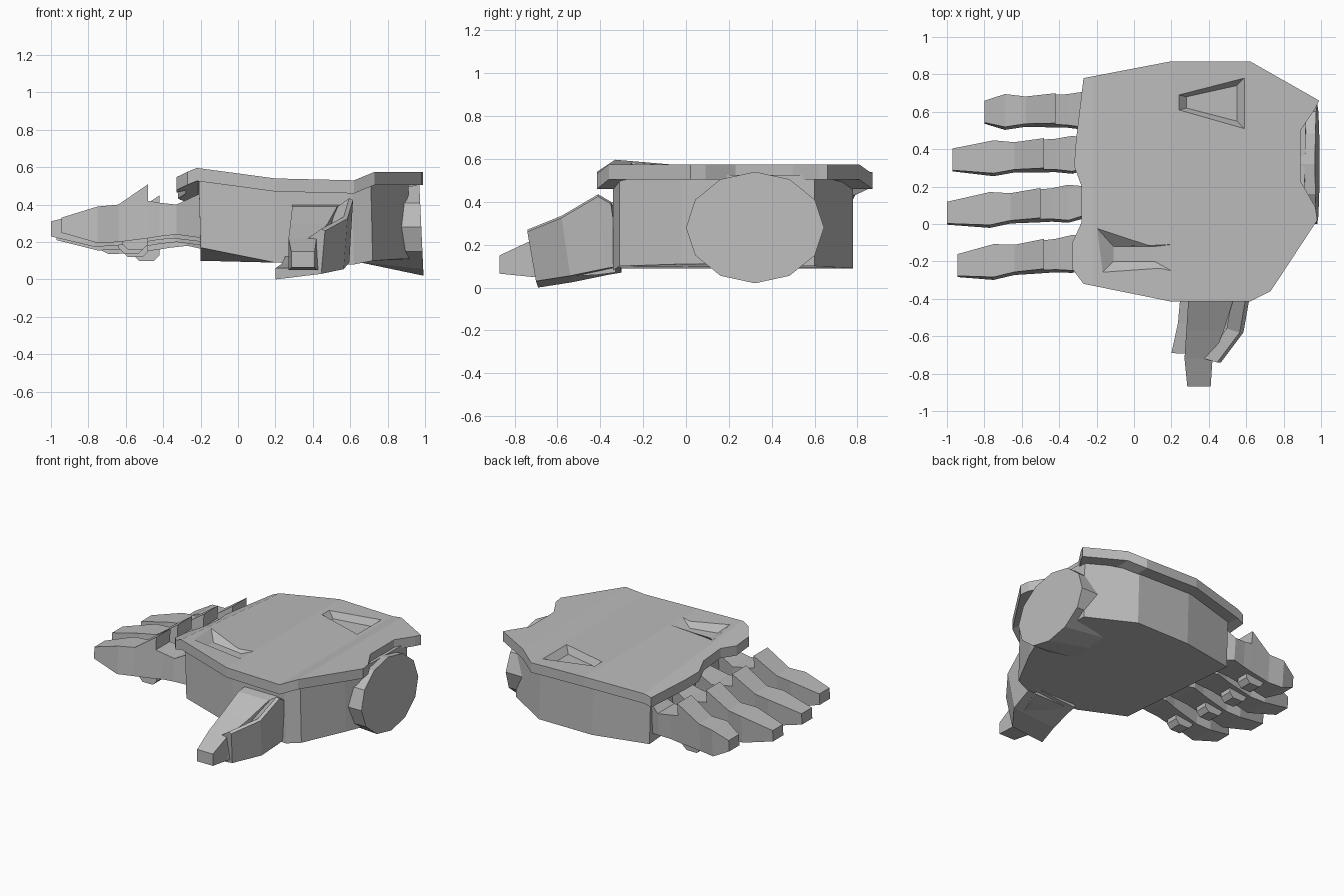
import bpy, bmesh, math

cube = bpy.data.objects.get("Cube")
if cube:
    bpy.data.objects.remove(cube, do_unlink=True)

grey = bpy.data.materials.new("plain_grey")
grey.use_nodes = True
colour = (0.5, 0.5, 0.5, 1)
grey.diffuse_color = colour
grey.node_tree.nodes["Principled BSDF"].inputs["Base Color"].default_value = colour


def finish(name, bm):
    bmesh.ops.recalc_face_normals(bm, faces=bm.faces)
    mesh = bpy.data.meshes.new(name)
    bm.to_mesh(mesh)
    bm.free()
    obj = bpy.data.objects.new(name, mesh)
    bpy.context.collection.objects.link(obj)
    mesh.materials.append(grey)
    return obj


def add_loft(bm, rings):
    """Skin equal-length rings of points and cap both ends."""
    rows = [[bm.verts.new(p) for p in ring] for ring in rings]
    for a, b in zip(rows, rows[1:]):
        for i in range(len(a)):
            j = (i + 1) % len(a)
            bm.faces.new((a[i], a[j], b[j], b[i]))
    bm.faces.new(rows[0])
    bm.faces.new(rows[-1])


def loft(name, rings):
    bm = bmesh.new()
    add_loft(bm, rings)
    return finish(name, bm)


def box_ring(x, y, half, low, high):
    return [(x, y - half, low), (x, y + half, low), (x, y + half, high), (x, y - half, high)]


# Back plate: flat outline creased across x, dropping to the little finger, then thickened
outline = [(-.27, .78), (.2, .87), (.62, .87), (.99, .66), (.97, .62), (.89, .5), (.89, .23),
           (.97, .09), (.98, .02), (.73, -.36), (.62, -.415), (.2, -.415), (-.27, -.32),
           (-.33, -.24), (-.33, -.1), (-.28, .01), (-.28, .2), (-.32, .31), (-.31, .45)]
creases = [(-.33, .55), (-.22, .592), (.2, .54), (.62, .53), (.73, .575), (1, .575)]


def plate_height(x, y):
    drop = .085 * (y + .28) * min(1, max(0, (.2 - x) / .42))
    for (x0, z0), (x1, z1) in zip(creases, creases[1:]):
        if x <= x1:
            return z0 + (z1 - z0) * (x - x0) / (x1 - x0) - drop


bm = bmesh.new()
bm.faces.new([bm.verts.new((x, y, 0)) for x, y in outline])
for x, _ in creases[1:-1]:
    bmesh.ops.bisect_plane(bm, geom=bm.verts[:] + bm.edges[:] + bm.faces[:],
                           plane_co=(x, 0, 0), plane_no=(1, 0, 0))
for v in bm.verts:
    v.co.z = plate_height(v.co.x, v.co.y)
under = bmesh.ops.extrude_face_region(bm, geom=bm.faces[:], use_keep_orig=True)
for item in under["geom"]:
    if isinstance(item, bmesh.types.BMVert):
        item.co.z -= .07
plate = finish("back_plate", bm)


# Two sloped recesses cut in the plate
def recess(rim, floor, depth):
    cutter = loft("recess_cutter", [[(x, y, .7) for x, y in rim],
                                    [(x, y, plate_height(x, y)) for x, y in rim],
                                    [(x, y, plate_height(x, y) - depth) for x, y in floor]])
    cutter.hide_render = True
    mod = plate.modifiers.new("recess", "BOOLEAN")
    mod.operation = "DIFFERENCE"
    mod.solver = "EXACT"
    mod.object = cutter
    bpy.context.view_layer.objects.active = plate
    bpy.ops.object.modifier_apply(modifier=mod.name)
    bpy.data.objects.remove(cutter, do_unlink=True)


recess([(.24, .61), (.59, .51), (.59, .78), (.24, .69)],
       [(.28, .62), (.55, .55), (.55, .74), (.28, .68)], .045)
recess([(-.17, -.26), (.2, -.25), (.2, -.11), (-.2, -.02)],
       [(-.11, -.2), (.11, -.2), (.11, -.12), (-.11, -.12)], .045)

# Palm body: straight sided, with the underside rising to the fingers
palm = [(-.2, -.3, .17), (.2, -.34, .09), (.62, -.34, .08), (.72, -.31, .1), (.87, -.02, .11),
        (.92, .1, .11), (.93, .6, .1), (.62, .78, .09), (.2, .78, .09), (-.2, .7, .1)]
loft("palm", [palm, [(x - .01, y, plate_height(x, y) - .05) for x, y, z in palm]])

# Wrist: the palm underside flares out to a twelve sided end
rings = []
for x, low, high in ((.6, .1, .46), (.98, .02, .54)):
    rings.append([(x - .012 * math.sin(a), .322 + .322 * math.cos(a),
                   min(high, max(low, .28 + .26 * math.sin(a))))
                  for a in (math.tau * i / 12 for i in range(12))])
loft("wrist", rings)

# Fingers: x, half width, bottom and top of each section, one list per bone
bones = [[(-.94, .058, .25, .33), (-.75, .088, .195, .39), (-.64, .073, .2, .4)],
         [(-.64, .073, .2, .4), (-.48, .08, .22, .51)],
         [(-.48, .08, .22, .42), (-.42, .082, .23, .41), (-.33, .095, .24, .4),
          (-.18, .06, .22, .47)]]
fingers = [("index", -.16, -.22, 0, -.945, 0), ("middle", .11, .06, -.02, -1, -.02),
           ("ring", .37, .345, 0, -.97, -.04), ("little", .605, .6, .06, -.8, -.06)]
for name, base_y, tip_y, shift, tip_x, drop in fingers:
    def centre(x):
        return base_y + (tip_y - base_y) * (x + .33) / (tip_x + .33)

    bm = bmesh.new()
    for bone in bones:
        sections = []
        for x, half, low, high in bone:
            px = tip_x if x < -.9 else (x + shift if x < -.3 else x)
            sections.append(box_ring(px, centre(px), half, low + drop, high + drop))
        add_loft(bm, sections)
    # Small grip pad under the middle joint
    x, z = -.55 + shift, .21 + drop
    add_loft(bm, [[(x + dx, centre(x) + side, z + dz) for dx, dz in
                   ((-.07, .02), (-.07, -.02), (-.04, -.05), (.04, -.05), (.07, -.02), (.07, .02))]
                  for side in (-.045, .045)])
    # Slight roll, so the lower edge leans to the thumb side
    for v in bm.verts:
        v.co.y += (v.co.z - .32 - drop) * .08
    finish(name + "_finger", bm)

# Thumb: inner bone with a stepped tip
inner = [(-.33, .29, .56, .07, .4), (-.41, .29, .53, .06, .39), (-.57, .28, .48, .05, .3),
         (-.72, .27, .42, .05, .22), (-.87, .285, .41, .065, .15)]
loft("thumb_bone", [[(a, y, low), (b, y, low), (b, y, high), (a, y, high)]
                    for y, a, b, low, high in inner])

# Thumb guard: an L shaped shell, a lip underneath and a slab on the wrist side
shell = [(-.33, .25, .61, .07, .4), (-.39, .25, .615, .06, .435), (-.56, .235, .585, .025, .335),
         (-.72, .2, .465, 0, .27)]
loft("thumb_guard", [[(a, y + .03, low), (b - .02, y + .02, low + .03), (b, y - .02, high - .01),
                      (b - .02, y - .02, high), (b - .09, y, high - .05),
                      (b - .05, y + .02, low + .06), (a, y + .03, low + .06)]
                     for y, a, b, low, high in shell])
